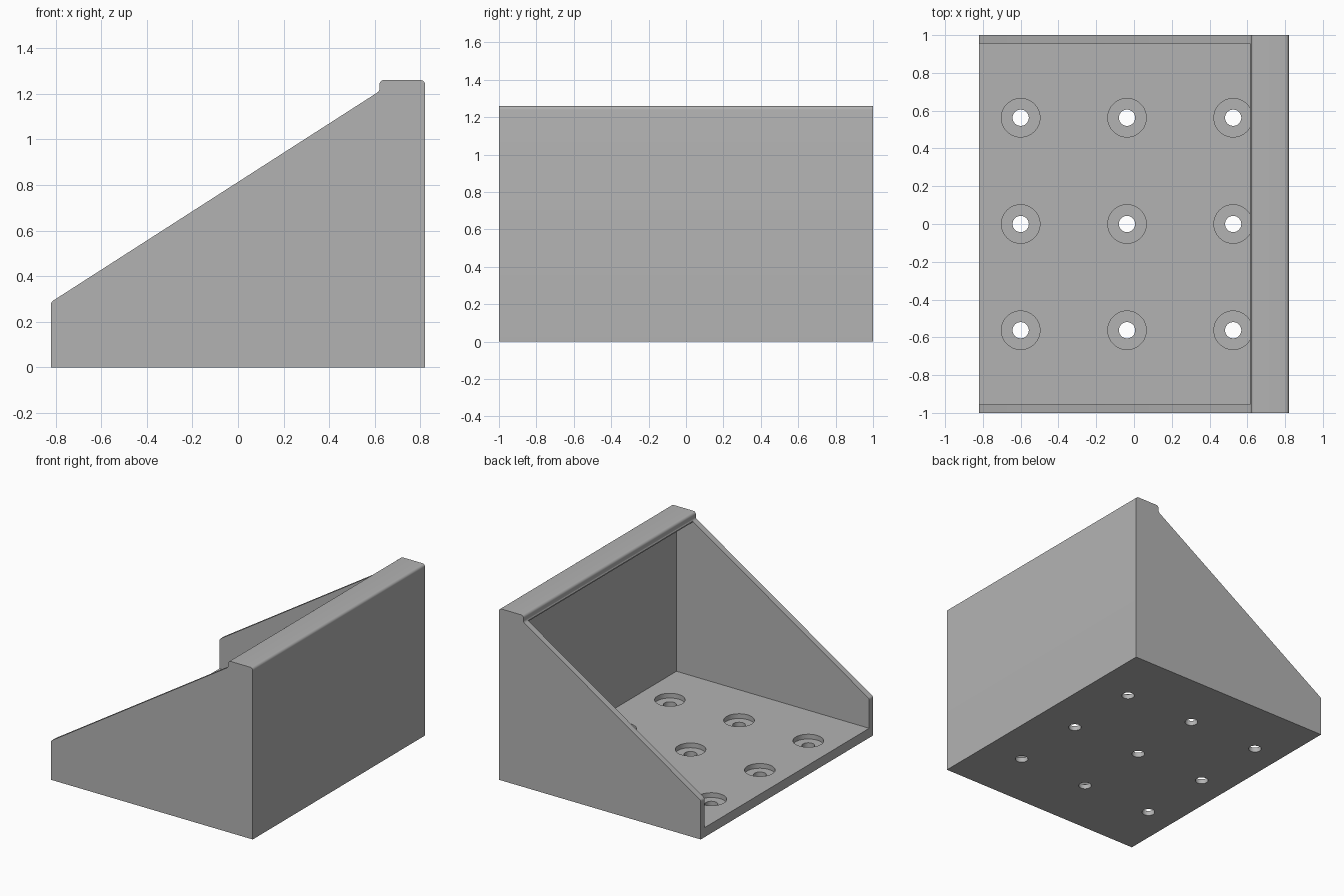
import bpy, bmesh
from math import radians, cos, sin
from mathutils import Matrix

cube = bpy.data.objects.get("Cube")
if cube:
    bpy.data.objects.remove(cube, do_unlink=True)

grey = bpy.data.materials.new("plain grey")
grey.use_nodes = True
colour = (0.45, 0.45, 0.45, 1)
grey.diffuse_color = colour
grey.node_tree.nodes["Principled BSDF"].inputs["Base Color"].default_value = colour


def finish(bm, name):
    bmesh.ops.recalc_face_normals(bm, faces=bm.faces)
    mesh = bpy.data.meshes.new(name)
    bm.to_mesh(mesh)
    bm.free()
    mesh.materials.append(grey)
    obj = bpy.data.objects.new(name, mesh)
    bpy.context.collection.objects.link(obj)
    return obj


def extrude_profile(name, points, half_width):
    """Extrude an x-z outline along y, centred on y = 0."""
    bm = bmesh.new()
    face = bm.faces.new([bm.verts.new((x, -half_width, z)) for x, z in points])
    ext = bmesh.ops.extrude_face_region(bm, geom=[face])
    verts = [v for v in ext["geom"] if isinstance(v, bmesh.types.BMVert)]
    bmesh.ops.translate(bm, verts=verts, vec=(0, 2 * half_width, 0))
    return finish(bm, name)


def drill_grid(name, radius, bottom, top):
    """Nine upright cylinders at the screw positions."""
    bm = bmesh.new()
    for x in (-0.6, -0.037, 0.525):
        for y in (-0.5625, 0, 0.5625):
            bmesh.ops.create_cone(
                bm, cap_ends=True, segments=48, radius1=radius, radius2=radius,
                depth=top - bottom,
                matrix=Matrix.Translation((x, y, (bottom + top) / 2)))
    return finish(bm, name)


def arc(cx, cz, r, start, end, steps=6):
    angles = [radians(start + (end - start) * i / steps) for i in range(steps + 1)]
    return [(cx + r * cos(a), cz + r * sin(a)) for a in angles]


# Outer body: sloping sides rising to a tall wall with a rounded lip
outline = [(-0.82, 0), (0.82, 0)]
outline += arc(0.8, 1.24, 0.02, 0, 90)
outline += arc(0.64, 1.24, 0.02, 90, 180)
outline += arc(0.6, 1.222, 0.02, 0, -57)
outline += arc(-0.8, 0.276, 0.02, 123, 180, 3)
body = extrude_profile("corner_bracket", outline, 1)

# Cavity leaves the floor, the two side walls, the tall wall and its overhang
cavity = extrude_profile("cavity_cutter", [
    (-1, 0.07), (0.746, 0.07), (0.746, 1.2), (0.615, 1.2), (0.615, 1.5), (-1, 1.5)], 0.955)
# Counterbored screw holes in the floor
bores = drill_grid("counterbore_cutter", 0.102, 0.035, 0.12)
holes = drill_grid("screw_hole_cutter", 0.043, -0.1, 0.2)

bpy.ops.object.select_all(action="DESELECT")
body.select_set(True)
bpy.context.view_layer.objects.active = body
for cutter in (cavity, bores, holes):
    cutter.hide_render = True
    mod = body.modifiers.new(cutter.name, "BOOLEAN")
    mod.operation = "DIFFERENCE"
    mod.solver = "EXACT"
    mod.object = cutter
    bpy.ops.object.modifier_apply(modifier=mod.name)
    bpy.data.objects.remove(cutter, do_unlink=True)

bpy.ops.object.shade_smooth_by_angle(angle=radians(30))
